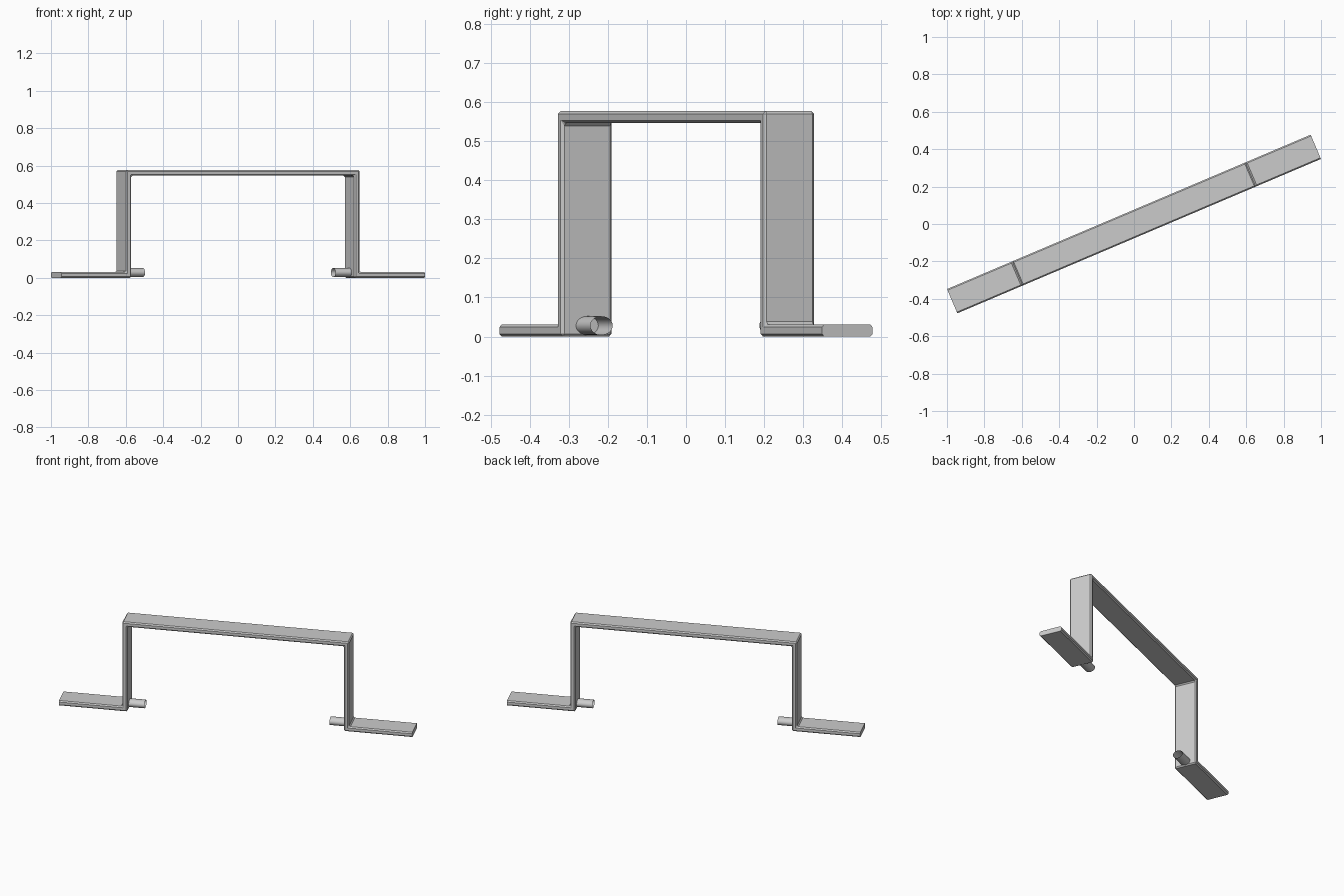
import bpy, bmesh
from math import radians
from mathutils import Matrix

if "Cube" in bpy.data.objects:
    bpy.data.objects.remove(bpy.data.objects["Cube"])

TURN = Matrix.Rotation(radians(23.0), 4, 'Z')   # whole bracket sits at an angle
END, OUT, INN = 1.056, 0.678, 0.647             # foot end, outer and inner leg faces
TOP, T, HALF_W = 0.577, 0.031, 0.0705           # height, thickness, half width


def finish(bm, name):
    bmesh.ops.recalc_face_normals(bm, faces=bm.faces)
    bm.transform(TURN)
    mesh = bpy.data.meshes.new(name)
    bm.to_mesh(mesh)
    bm.free()
    ob = bpy.data.objects.new(name, mesh)
    bpy.context.collection.objects.link(ob)
    return ob


# Bent flat strip: feet, legs and bridge as one extruded profile
half = [(INN, TOP - T), (INN, 0), (END, 0), (END, T), (OUT, T), (OUT, TOP)]
profile = half + [(-u, z) for u, z in reversed(half)]
bm = bmesh.new()
face = bm.faces.new([bm.verts.new((u, -HALF_W, z)) for u, z in profile])
ext = bmesh.ops.extrude_face_region(bm, geom=[face])
for v in ext['geom']:
    if isinstance(v, bmesh.types.BMVert):
        v.co.y = HALF_W
bmesh.ops.recalc_face_normals(bm, faces=bm.faces)
# Small chamfer on every edge except the square-cut foot ends
edges = [e for e in bm.edges
         if not all(abs(v.co.x) > END - 0.001 for v in e.verts)]
bmesh.ops.bevel(bm, geom=edges, offset=0.007, segments=1, profile=0.5,
                affect='EDGES', clamp_overlap=True)
finish(bm, "bent_strip")

# Short open oval tubes on the inner leg faces
PEG_LEN = 0.094
for side, name in ((-1, "left_peg"), (1, "right_peg")):
    bm = bmesh.new()
    bmesh.ops.create_cone(bm, cap_ends=False, segments=32,
                          radius1=1, radius2=1, depth=PEG_LEN)
    bm.transform(Matrix.Translation((side * (INN - PEG_LEN / 2), 0, 0.028))
                 @ Matrix.Rotation(radians(90), 4, 'Y')
                 @ Matrix.Diagonal((0.024, 0.031, 1, 1)))
    for f in bm.faces:
        f.smooth = True
    finish(bm, name)
